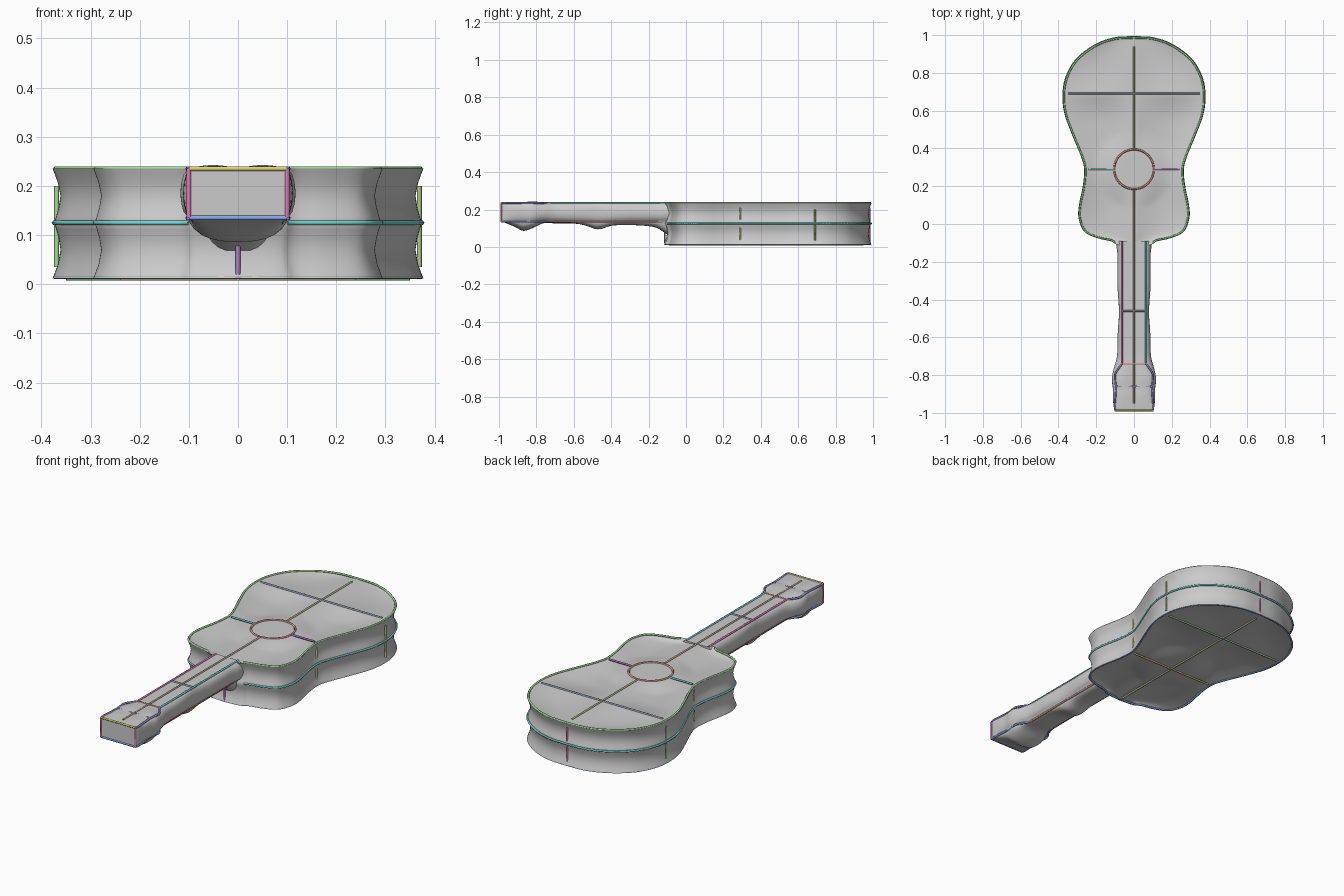
import bpy, bmesh, math
from mathutils import Vector

if "Cube" in bpy.data.objects:
    bpy.data.objects.remove(bpy.data.objects["Cube"])

TOP, MID, BOT = 0.235, 0.125, 0.012


def spline(pts, n):
    # Catmull-Rom through the points, n samples per span
    p = [Vector(q) for q in pts]
    p = [2 * p[0] - p[1]] + p + [2 * p[-1] - p[-2]]
    out = []
    for i in range(1, len(p) - 2):
        a, b, c, d = p[i - 1:i + 3]
        for k in range(n):
            t = k / n
            out.append(0.5 * (2 * b + (c - a) * t + (2 * a - 5 * b + 4 * c - d) * t * t
                              + (3 * b - a - 3 * c + d) * t ** 3))
    return out + [p[-2]]


def loft(name, rings, angle):
    bm = bmesh.new()
    rows = [[bm.verts.new(v) for v in r] for r in rings]
    n = len(rows[0])
    for a, b in zip(rows, rows[1:]):
        for i in range(n):
            j = (i + 1) % n
            bm.faces.new((a[i], a[j], b[j], b[i]))
    bm.faces.new(rows[0])
    bm.faces.new(rows[-1])
    bmesh.ops.remove_doubles(bm, verts=bm.verts, dist=0.0008)
    bmesh.ops.recalc_face_normals(bm, faces=bm.faces)
    me = bpy.data.meshes.new(name)
    bm.to_mesh(me)
    bm.free()
    ob = bpy.data.objects.new(name, me)
    bpy.context.collection.objects.link(ob)
    bpy.ops.object.select_all(action='DESELECT')
    ob.select_set(True)
    bpy.context.view_layer.objects.active = ob
    bpy.ops.object.shade_smooth_by_angle(angle=math.radians(angle))
    return ob


COLORS = {
    'green': (0.35, 0.75, 0.3), 'blue': (0.25, 0.4, 0.8), 'teal': (0.2, 0.65, 0.65),
    'olive': (0.45, 0.55, 0.25), 'brown': (0.5, 0.4, 0.3), 'red': (0.7, 0.3, 0.25),
    'pink': (0.8, 0.2, 0.5), 'purple': (0.5, 0.2, 0.6), 'yellow': (0.75, 0.65, 0.2),
    'slate': (0.35, 0.42, 0.55), 'violet': (0.35, 0.3, 0.7)}
mats = {}
for key, c in COLORS.items():
    mats[key] = bpy.data.materials.new(key)
    mats[key].diffuse_color = (*c, 1)


def stroke(name, color, pts, closed=False):
    cu = bpy.data.curves.new(name, 'CURVE')
    cu.dimensions = '3D'
    cu.bevel_depth = 0.005
    cu.bevel_resolution = 1
    cu.use_fill_caps = True
    sp = cu.splines.new('POLY')
    sp.points.add(len(pts) - 1)
    for q, v in zip(sp.points, pts):
        q.co = (*v, 1)
    sp.use_cyclic_u = closed
    cu.materials.append(mats[color])
    bpy.context.collection.objects.link(bpy.data.objects.new(name, cu))


# Body: right half of the outline, from tail to heel
outline = spline([(0, 0.986), (0.1, 0.98), (0.2, 0.945), (0.3, 0.87), (0.355, 0.775),
                  (0.371, 0.68), (0.36, 0.58), (0.32, 0.47), (0.275, 0.36), (0.257, 0.29),
                  (0.264, 0.2), (0.284, 0.1), (0.286, 0.03), (0.257, -0.038), (0.19, -0.07),
                  (0.12, -0.086), (0.085, -0.104), (0, -0.112)], 6)
LEVELS = [(TOP, .006), (.222, .001), (.205, -.005), (.18, -.01), (.155, -.006), (.138, -.001),
          (MID, .003), (.112, -.001), (.095, -.006), (.07, -.01), (.042, -.005), (.025, .001),
          (BOT, .006)]


def sag(t, w, y):
    # panels dip between the centre line, the cross line and the rim
    hole = max(0, math.hypot(t * w, y - 0.29) - 0.105)
    depth = 0.024 if y < 0.69 else 0.012
    return (depth * abs(math.sin(math.pi * t)) * min(1, w / 0.3)
            * math.sin(min(1, abs(y - 0.69) / 0.16) * math.pi / 2) * min(1, hole / 0.1))


rings = []
for i, p in enumerate(outline):
    a, b = outline[max(i - 1, 0)], outline[min(i + 1, len(outline) - 1)]
    d = (b - a).normalized()
    nrm = Vector((-d.y, d.x))
    if i in (0, len(outline) - 1):
        nrm = Vector((0, 1 if i == 0 else -1))
    edge = [(p + nrm * o, z) for z, o in LEVELS]
    e0 = edge[0][0]
    ts = [-1 + k / 12 for k in range(1, 24)]
    ring = [(t * e0.x, e0.y, TOP - sag(t, e0.x, e0.y)) for t in ts]
    ring += [(e.x, e.y, z) for e, z in edge]
    ring += [(t * e0.x, e0.y, BOT + sag(t, e0.x, e0.y)) for t in reversed(ts)]
    ring += [(-e.x, e.y, z) for e, z in reversed(edge)]
    rings.append(ring)
loft('body', rings, 45)

# Neck and head: y, top half width, bulged half width, underside height, top swell
stations = [(-.988, .1, .1, .133, 0), (-.965, .102, .108, .128, .003), (-.91, .096, .112, .105, .006),
            (-.87, .096, .112, .086, .005), (-.82, .1, .117, .1, .008), (-.765, .075, .107, .126, .004),
            (-.7, .064, .09, .126, 0), (-.6, .064, .087, .125, 0), (-.54, .064, .084, .115, 0),
            (-.47, .064, .079, .094, 0), (-.4, .064, .083, .113, 0), (-.32, .064, .088, .117, 0),
            (-.22, .064, .088, .113, 0), (-.16, .064, .088, .103, 0), (-.125, .068, .092, .083, 0),
            (-.09, .07, .095, .06, 0)]
rings = []
for y, a, w, zb, s in spline(stations, 4):
    half = [(a * .25, TOP + s * .7), (a * .5, TOP + s), (a * .75, TOP + s * .7), (a, TOP)]
    half += [(a + (w - a) * math.sin(math.pi * k / 8) ** .5, TOP - .1 * k / 8) for k in range(1, 8)]
    half += [(a, .135)]
    half += [(a * math.cos(q) ** .75, .135 - (.135 - zb) * math.sin(q))
             for q in (math.pi * k / 12 for k in range(1, 6))]
    ring = [(0, y, TOP)] + [(x, y, z) for x, z in half] + [(0, y, zb)]
    ring += [(-x, y, z) for x, z in reversed(half)]
    rings.append(ring)
loft('neck_and_head', rings, 50)

# Outline strokes around the body
loop = [(p.x, p.y) for p in outline] + [(-p.x, p.y) for p in outline[-2:0:-1]]
open_half = [(p.x, p.y) for p in outline if p.y > -0.1]
rim = [(-x, y) for x, y in reversed(open_half)] + open_half[1:]
stroke('top_rim_line', 'green', [(x, y, TOP) for x, y in rim])
stroke('middle_rim_line', 'teal', [(x * 1.008, y * 1.004, MID) for x, y in rim])
stroke('bottom_rim_line', 'blue', [(x, y, BOT + .003) for x, y in loop], True)

# Sound hole ring and face lines
stroke('sound_hole_ring', 'red', [(.105 * math.cos(k * math.pi / 24), .29 + .105 * math.sin(k * math.pi / 24), TOP)
                                  for k in range(48)], True)
stroke('tail_centre_line', 'olive', [(0, .94, TOP), (0, .4, TOP)])
stroke('neck_centre_line', 'brown', [(0, .18, TOP), (0, -.95, TOP)])
stroke('bridge_line', 'slate', [(-.35, .69, TOP), (.35, .69, TOP)])
stroke('waist_line_left', 'teal', [(-.24, .29, TOP), (-.105, .29, TOP)])
stroke('waist_line_right', 'purple', [(.105, .29, TOP), (.24, .29, TOP)])

# Back lines
stroke('back_centre_line', 'olive', [(0, .95, BOT), (0, -.09, BOT)])
stroke('back_wide_line', 'green', [(-.35, .69, BOT), (.35, .69, BOT)])
stroke('back_waist_line', 'yellow', [(-.24, .29, BOT), (.24, .29, BOT)])

# Upright lines on the sides
for s, c in ((-1, 'green'), (1, 'olive')):
    stroke('side_upright', c, [(s * .369, .69, .035), (s * .369, .69, .2)])
    stroke('waist_upright', 'yellow', [(s * .25, .29, .03), (s * .25, .29, .215)])
stroke('tail_upright', 'pink', [(0, .981, .03), (0, .981, .21)])
stroke('heel_upright', 'purple', [(0, -.113, .02), (0, -.113, .1)])

# Neck and head lines
for s, c in ((-1, 'pink'), (1, 'teal')):
    head = spline([(.064, -.74), (.098, -.79), (.1, -.82), (.096, -.87), (.102, -.96), (.1, -.985)], 5)
    for z, n, hc in ((TOP, 'top', 'violet'), (.135, 'lower', 'blue')):
        stroke('neck_edge_' + n, c if z == TOP else 'red', [(s * .064, -.09, z), (s * .064, -.74, z)])
        stroke('head_edge_' + n, hc, [(s * q.x, q.y, z) for q in head])
    stroke('head_end_upright', 'pink', [(s * .1, -.987, .135), (s * .1, -.987, TOP)])
for y, w, c in ((-.46, .064, 'slate'), (-.74, .064, 'red'), (-.86, .096, 'violet'), (-.987, .1, 'yellow')):
    stroke('neck_cross_line', c, [(-w, y, TOP), (w, y, TOP)])
stroke('head_end_lower_line', 'blue', [(-.1, -.987, .135), (.1, -.987, .135)])

for m in bpy.data.materials:
    if m.users and not m.is_grease_pencil:
        m.use_nodes = True
        m.node_tree.nodes["Principled BSDF"].inputs["Base Color"].default_value = m.diffuse_color
